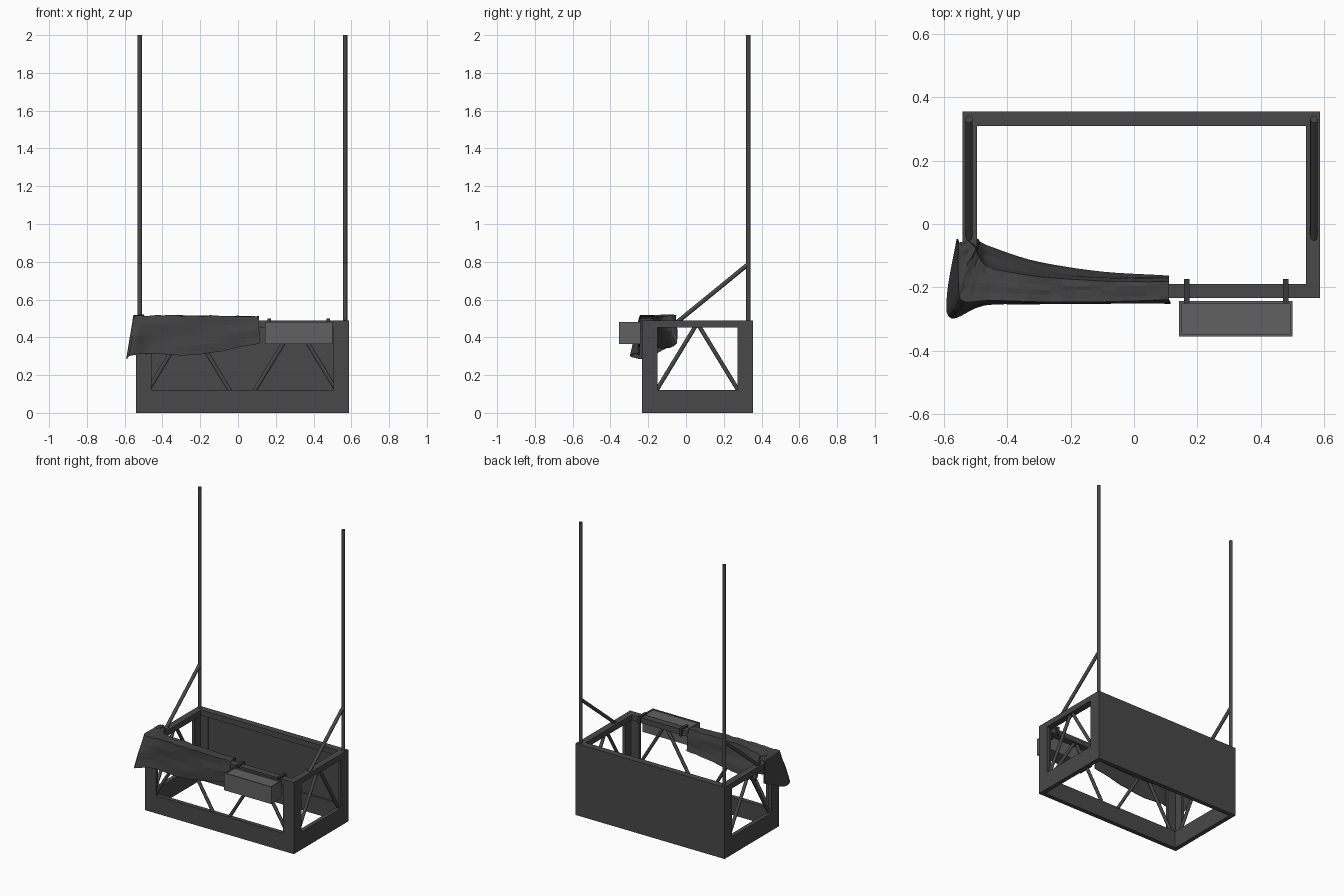
import bpy, bmesh, math, random
from mathutils import Vector

if "Cube" in bpy.data.objects:
    bpy.data.objects.remove(bpy.data.objects["Cube"])

random.seed(4)
X0, X1, Y0, Y1 = -0.54, 0.587, -0.234, 0.354   # frame footprint
H, BASE, RAIL, T = 0.49, 0.12, 0.038, 0.045


def material(name, v):
    m = bpy.data.materials.new(name)
    m.diffuse_color = (v, v, v, 1)
    m.use_nodes = True
    m.node_tree.nodes["Principled BSDF"].inputs["Base Color"].default_value = m.diffuse_color
    return m


DARK = material("dark_metal", 0.065)
LIGHT = material("bin_grey", 0.12)
BLACK = material("black_metal", 0.04)
CLOTH = material("dark_cloth", 0.055)


def finish(name, bm, mat=DARK):
    bmesh.ops.recalc_face_normals(bm, faces=bm.faces)
    me = bpy.data.meshes.new(name)
    bm.to_mesh(me)
    bm.free()
    me.materials.append(mat)
    ob = bpy.data.objects.new(name, me)
    bpy.context.collection.objects.link(ob)
    return ob


def prism(name, pts, z0, z1, mat=DARK):
    bm = bmesh.new()
    f = bm.faces.new([bm.verts.new((x, y, z0)) for x, y in pts])
    r = bmesh.ops.extrude_face_region(bm, geom=[f])
    bmesh.ops.translate(bm, vec=(0, 0, z1 - z0),
                        verts=[v for v in r['geom'] if isinstance(v, bmesh.types.BMVert)])
    return finish(name, bm, mat)


def box(name, a, b, mat=DARK):
    return prism(name, [(a[0], a[1]), (b[0], a[1]), (b[0], b[1]), (a[0], b[1])], a[2], b[2], mat)


def ring(name, x0, x1, y0, y1, t, z0, z1, mat=DARK):
    # rectangular frame with open middle
    bm = bmesh.new()
    rows = []
    for z, i in ((z0, 0), (z1, 0), (z1, t), (z0, t)):
        rows.append([bm.verts.new(p) for p in ((x0 + i, y0 + i, z), (x1 - i, y0 + i, z),
                                               (x1 - i, y1 - i, z), (x0 + i, y1 - i, z))])
    for k in range(4):
        for j in range(4):
            a, b, n = rows[k], rows[(k + 1) % 4], (j + 1) % 4
            bm.faces.new((a[j], a[n], b[n], b[j]))
    return finish(name, bm, mat)


def bar(name, p, q, r, n):
    p, q = Vector(p), Vector(q)
    bm = bmesh.new()
    bmesh.ops.create_cone(bm, cap_ends=True, segments=n, radius1=r, radius2=r, depth=(q - p).length)
    ob = finish(name, bm)
    ob.location = (p + q) / 2
    ob.rotation_mode = 'QUATERNION'
    ob.rotation_quaternion = (q - p).to_track_quat('Z', 'Y')
    for f in ob.data.polygons:
        f.use_smooth = len(f.vertices) == 4
    return ob


# Basket frame: base band, top rail, solid back panel
ring("base_band", X0, X1, Y0, Y1, 0.03, 0, BASE)
ring("top_rail", X0, X1, Y0, Y1, T, H - RAIL, H)
box("back_panel", (X0 + 0.02, Y1 - 0.02, BASE), (X1 - 0.02, Y1, H - RAIL))

# Angle-section corner posts
L, W = 0.082, 0.022
for cx, sx in ((X0, 1), (X1, -1)):
    for cy, sy in ((Y0, 1), (Y1, -1)):
        pts = [(0, 0), (L, 0), (L, W), (W, W), (W, L), (0, L)]
        prism("corner_post", [(cx + sx * u, cy + sy * v) for u, v in pts], BASE, H - RAIL)

# Diagonal lattice on front and both sides
zb, zt = BASE - 0.01, H - RAIL + 0.01
for xm in (-0.26, 0.305):
    for s in (-1, 1):
        bar("front_lattice", (xm + s * 0.222, Y0 + 0.022, zb), (xm + s * 0.008, Y0 + 0.022, zt), 0.011, 8)
for x in (X0 + 0.022, X1 - 0.022):
    for s in (-1, 1):
        bar("side_lattice", (x, 0.06 + s * 0.222, zb), (x, 0.06 + s * 0.008, zt), 0.011, 8)

# Tall poles with slanted braces
for x in (-0.52, 0.567):
    bar("tall_pole", (x, 0.33, H - 0.03), (x, 0.33, 2.0), 0.0115, 16)
    bar("pole_brace", (x, -0.045, 0.482), (x, 0.33, 0.788), 0.0115, 12)

# Hanging bin with recessed lid and two hooks over the front rail
ring("bin_walls", 0.142, 0.50, -0.354, -0.242, 0.008, 0.365, 0.482, LIGHT)
box("bin_floor", (0.148, -0.348, 0.366), (0.494, -0.248, 0.376), LIGHT)
box("bin_lid", (0.148, -0.348, 0.466), (0.494, -0.248, 0.476), LIGHT)
for x in (0.157, 0.469):
    box("hook_top", (x, -0.25, 0.49), (x + 0.018, -0.173, 0.501), BLACK)
    box("hook_back", (x, -0.185, 0.45), (x + 0.018, -0.173, 0.49), BLACK)
    box("hook_front", (x, -0.243, 0.44), (x + 0.018, -0.234, 0.49), BLACK)

# Draped cloth: stations of outer hem, outer fold, inner fold, inner hem
S = [((.115, -.25, .37), (.11, -.24, .508), (.11, -.18, .508), (.11, -.165, .37)),
     ((-.10, -.25, .325), (-.10, -.242, .512), (-.10, -.18, .512), (-.10, -.155, .35)),
     ((-.30, -.25, .305), (-.30, -.242, .514), (-.30, -.17, .512), (-.30, -.12, .34)),
     ((-.47, -.252, .315), (-.45, -.242, .514), (-.45, -.14, .505), (-.44, -.075, .35)),
     ((-.575, -.298, .30), (-.54, -.242, .512), (-.49, -.10, .51), (-.485, -.06, .36)),
     ((-.587, -.22, .29), (-.552, -.17, .516), (-.50, -.08, .516), (-.492, -.05, .38)),
     ((-.557, -.045, .37), (-.552, -.06, .514), (-.525, -.055, .516), (-.51, -.045, .40))]
S = [[Vector(p) for p in row] for row in S]


def spline(a, b, c, d, t):
    return 0.5 * (2 * b + (c - a) * t + (2 * a - 5 * b + 4 * c - d) * t * t
                  + (3 * b - a - 3 * c + d) * t ** 3)


bm = bmesh.new()
grid, NU, NV = [], 5, 4
for i in range((len(S) - 1) * NU + 1):
    k = min(i // NU, len(S) - 2)
    t = i / NU - k
    q = [spline(S[max(k - 1, 0)][j], S[k][j], S[k + 1][j], S[min(k + 2, len(S) - 1)][j], t)
         for j in range(4)]
    row = []
    for v in range(3 * NV + 1):
        j = min(v // NV, 2)
        p = q[j].lerp(q[j + 1], v / NV - j)
        amp = 0.003
        p = p + Vector((0, amp * math.sin(v * 2.1 + i * 0.35), amp * random.uniform(-1, 1)))
        row.append(bm.verts.new(p))
    grid.append(row)
for a, b in zip(grid, grid[1:]):
    for v in range(len(a) - 1):
        bm.faces.new((a[v], a[v + 1], b[v + 1], b[v]))
cloth = finish("draped_cloth", bm, CLOTH)
mod = cloth.modifiers.new("thickness", 'SOLIDIFY')
mod.thickness = 0.004
mod.offset = 0
